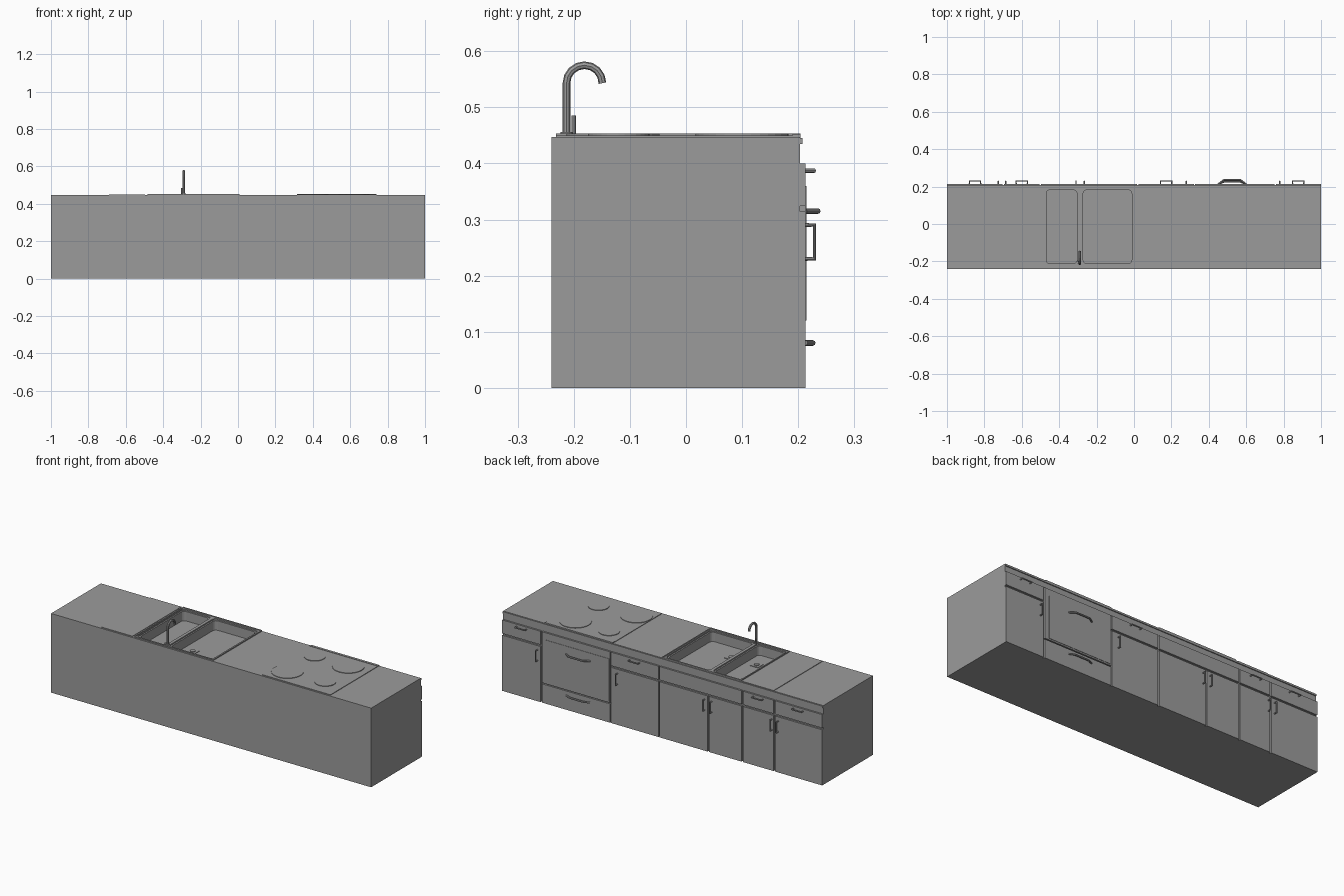
import bpy, bmesh, math
from mathutils import Matrix, Vector

cube = bpy.data.objects.get("Cube")
if cube:
    bpy.data.objects.remove(cube, do_unlink=True)

grey = bpy.data.materials.new("plain grey")
grey.use_nodes = True
tone = (0.33, 0.33, 0.33, 1)
grey.diffuse_color = tone
grey.node_tree.nodes["Principled BSDF"].inputs["Base Color"].default_value = tone


def finish(name, bm):
    mesh = bpy.data.meshes.new(name)
    bm.to_mesh(mesh)
    bm.free()
    mesh.materials.append(grey)
    ob = bpy.data.objects.new(name, mesh)
    bpy.context.collection.objects.link(ob)
    return ob


def box(name, x0, x1, y0, y1, z0, z1, corner=0):
    """Box between limits, with optional rounded upright edges."""
    bm = bmesh.new()
    size = Matrix.Diagonal((x1 - x0, y1 - y0, z1 - z0, 1))
    middle = Matrix.Translation(((x0 + x1) / 2, (y0 + y1) / 2, (z0 + z1) / 2))
    bmesh.ops.create_cube(bm, size=1, matrix=middle @ size)
    if corner:
        upright = [e for e in bm.edges
                   if abs(e.verts[0].co.z - e.verts[1].co.z) > 1e-4]
        bmesh.ops.bevel(bm, geom=upright, offset=corner, segments=4,
                        profile=0.5, affect='EDGES')
    return finish(name, bm)


def disc(name, x, y, z0, z1, radius, sides=32):
    bm = bmesh.new()
    bmesh.ops.create_cone(bm, cap_ends=True, segments=sides, radius1=radius,
                          radius2=radius, depth=z1 - z0,
                          matrix=Matrix.Translation((x, y, (z0 + z1) / 2)))
    return finish(name, bm)


def tube(name, points, radius):
    curve = bpy.data.curves.new(name, 'CURVE')
    curve.dimensions = '3D'
    curve.bevel_depth = radius
    curve.bevel_resolution = 2
    curve.use_fill_caps = True
    spline = curve.splines.new('POLY')
    spline.points.add(len(points) - 1)
    for p, co in zip(spline.points, points):
        p.co = (*co, 1)
    spline.use_smooth = False
    curve.materials.append(grey)
    ob = bpy.data.objects.new(name, curve)
    bpy.context.collection.objects.link(ob)
    bpy.ops.object.select_all(action='DESELECT')
    ob.select_set(True)
    bpy.context.view_layer.objects.active = ob
    bpy.ops.object.convert(target='MESH')
    return ob


def cut(ob, cutter):
    mod = ob.modifiers.new("cut", 'BOOLEAN')
    mod.operation = 'DIFFERENCE'
    mod.solver = 'EXACT'
    mod.object = cutter
    bpy.context.view_layer.objects.active = ob
    bpy.ops.object.modifier_apply(modifier=mod.name)


BACK, CARCASS, FACE = -0.24, 0.203, 0.213
TOP = 0.447

# Carcass with worktop edge
cabinet = box("cabinet_body", -1, 1, BACK, CARCASS, 0, TOP)
box("worktop_edge", -1, 1, CARCASS - 0.002, 0.208, 0.435, 0.445)

# Sink: flat rim cut together with the carcass by two rounded basins
rim = box("sink_rim", -0.485, 0.008, -0.232, 0.204, TOP - 0.002, 0.45)
for x0, x1 in ((-0.477, -0.297), (-0.28, -0.004)):
    for inset, floor in ((0, 0.443), (0.008, 0.39)):
        cutter = box("basin_cutter", x0 + inset, x1 - inset, -0.22 + inset,
                     0.19 - inset, floor, 0.5, corner=0.02)
        cutter.hide_render = True
        cut(cabinet, cutter)
        cut(rim, cutter)
        bpy.data.objects.remove(cutter, do_unlink=True)
for x in (-0.485, 0.002):
    box("sink_side_lip", x, x + 0.006, -0.232, 0.204, 0.449, 0.453)
for y in (-0.232, 0.198):
    box("sink_long_lip", -0.485, 0.008, y, y + 0.006, 0.449, 0.453)

# Drains
for x in (-0.37, -0.21):
    box("drain_plate", x - 0.025, x + 0.025, -0.128, -0.078, 0.389, 0.393)
    disc("drain_plug", x, -0.103, 0.392, 0.397, 0.014, 16)

# Tap with bent spout and lever
arc = [(-0.29, -0.181 - 0.032 * math.cos(a), 0.543 + 0.032 * math.sin(a))
       for a in (math.pi * i / 8 for i in range(9))]
tube("tap", [(-0.29, -0.213, TOP)] + arc, 0.0068)
disc("tap_base", -0.29, -0.213, TOP, 0.456, 0.011, 16)
tube("tap_lever", [(-0.3, -0.2, TOP), (-0.3, -0.2, 0.485)], 0.004)

# Draining board and hob plates
box("draining_board", -0.69, -0.497, -0.232, 0.204, TOP - 0.002, 0.45)
box("hob_plate", 0.315, 0.74, -0.232, 0.204, TOP - 0.002, 0.45)
box("hob_front_strip", 0.315, 0.74, 0.19, 0.204, 0.449, 0.452)
for x, y, r in ((0.62, 0.10, 0.083), (0.41, 0.10, 0.055),
                (0.40, -0.13, 0.083), (0.63, -0.12, 0.055)):
    disc("hotplate", x, y, 0.449, 0.453, r)


def bar_handle(name, x, z, upright):
    """Squared bar on two posts."""
    along = Vector((0, 0, 0.03)) if upright else Vector((0.03, 0, 0))
    path = []
    for side, y in ((-1, FACE - 0.002), (-1, 0.229), (1, 0.229), (1, FACE - 0.002)):
        path.append(Vector((x, y, z)) + side * along)
    tube(name, path, 0.0038)


# Fronts: left edge, right edge, has a drawer handle, door handle position
GAP = 0.004
bays = ((-1, -0.70, True, -0.725), (-0.70, -0.50, True, -0.685),
        (-0.50, -0.2875, False, -0.31), (-0.2875, 0.019, False, -0.265),
        (0.019, 0.325, True, 0.28), (0.756, 1, True, 0.78))
for x0, x1, drawer, hx in bays:
    a = x0 if x0 == -1 else x0 + GAP
    b = x1 if x1 == 1 else x1 - GAP
    box("cabinet_door", a, b, CARCASS - 0.002, FACE, 0, 0.314)
    bar_handle("door_handle", hx, 0.26, True)
    if drawer:
        box("drawer_front", a, b, CARCASS - 0.002, FACE, 0.324, 0.40)
        bar_handle("drawer_handle", (x0 + x1) / 2, 0.387, False)
box("sink_fascia", -0.50 + GAP, 0.019 - GAP, CARCASS - 0.002, FACE, 0.324, 0.40)

# Oven with window panel, lower drawer and bowed handles
box("oven_front", 0.325, 0.756 - GAP, CARCASS - 0.002, FACE, 0.112, 0.40)
box("oven_drawer", 0.325, 0.756 - GAP, CARCASS - 0.002, FACE, 0, 0.106)
box("oven_window", 0.33, 0.725, FACE - 0.001, FACE + 0.002, 0.12, 0.36)
for name, z, reach in (("oven_handle", 0.315, 0.235), ("oven_drawer_handle", 0.08, 0.226)):
    bow = [(0.525 + dx, y, z) for dx, y in
           ((-0.075, FACE - 0.001), (-0.045, reach), (0.045, reach), (0.075, FACE - 0.001))]
    tube(name, bow, 0.005)
